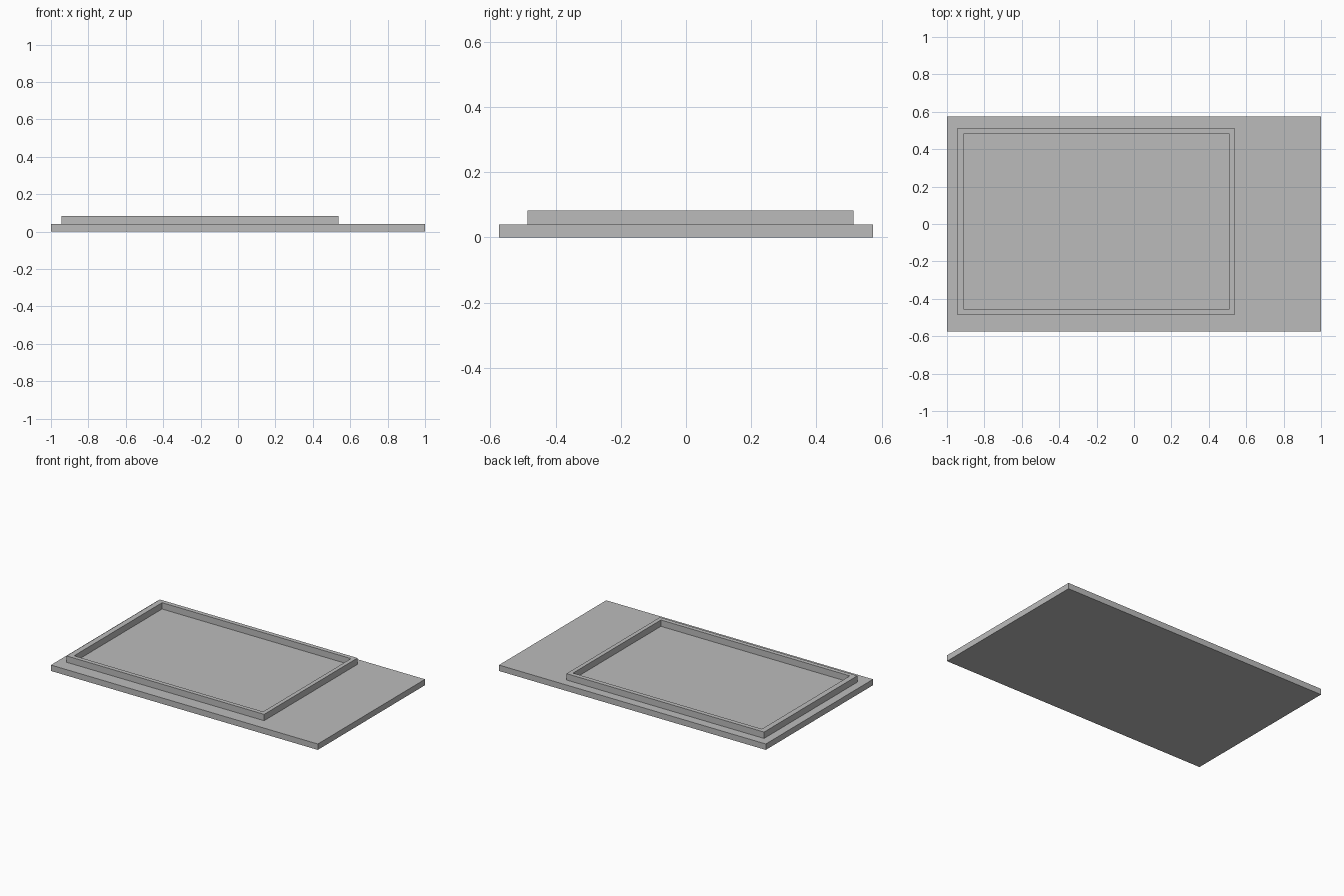
import bpy
import bmesh

cube = bpy.data.objects.get("Cube")
if cube:
    bpy.data.objects.remove(cube, do_unlink=True)

# Single matte grey
grey = bpy.data.materials.new("plain grey")
grey.use_nodes = True
colour = (0.5, 0.5, 0.5, 1)
grey.diffuse_color = colour
grey.node_tree.nodes["Principled BSDF"].inputs["Base Color"].default_value = colour

BASE_TOP = 0.04
RIM_TOP = 0.083


def finish(name, bm):
    bmesh.ops.recalc_face_normals(bm, faces=bm.faces[:])
    mesh = bpy.data.meshes.new(name)
    bm.to_mesh(mesh)
    bm.free()
    mesh.materials.append(grey)
    obj = bpy.data.objects.new(name, mesh)
    bpy.context.collection.objects.link(obj)
    return obj


def loop(bm, x0, x1, y0, y1, z):
    """Rectangle of four vertices at height z."""
    return [bm.verts.new((x, y, z)) for x, y in ((x0, y0), (x1, y0), (x1, y1), (x0, y1))]


def bridge(bm, a, b):
    for i in range(4):
        j = (i + 1) % 4
        bm.faces.new((a[i], a[j], b[j], b[i]))


# Base plate
bm = bmesh.new()
plate = (-1, 1, -0.574, 0.574)
low, high = loop(bm, *plate, 0), loop(bm, *plate, BASE_TOP)
bridge(bm, low, high)
bm.faces.new(low)
bm.faces.new(high)
finish("base_plate", bm)

# Raised rectangular rim, open in the middle
bm = bmesh.new()
outer = (-0.945, 0.536, -0.486, 0.514)
inner = (-0.908, 0.508, -0.457, 0.484)
rings = [loop(bm, *outer, BASE_TOP), loop(bm, *outer, RIM_TOP),
         loop(bm, *inner, RIM_TOP), loop(bm, *inner, BASE_TOP)]
for a, b in zip(rings, rings[1:]):
    bridge(bm, a, b)
finish("raised_rim", bm)
